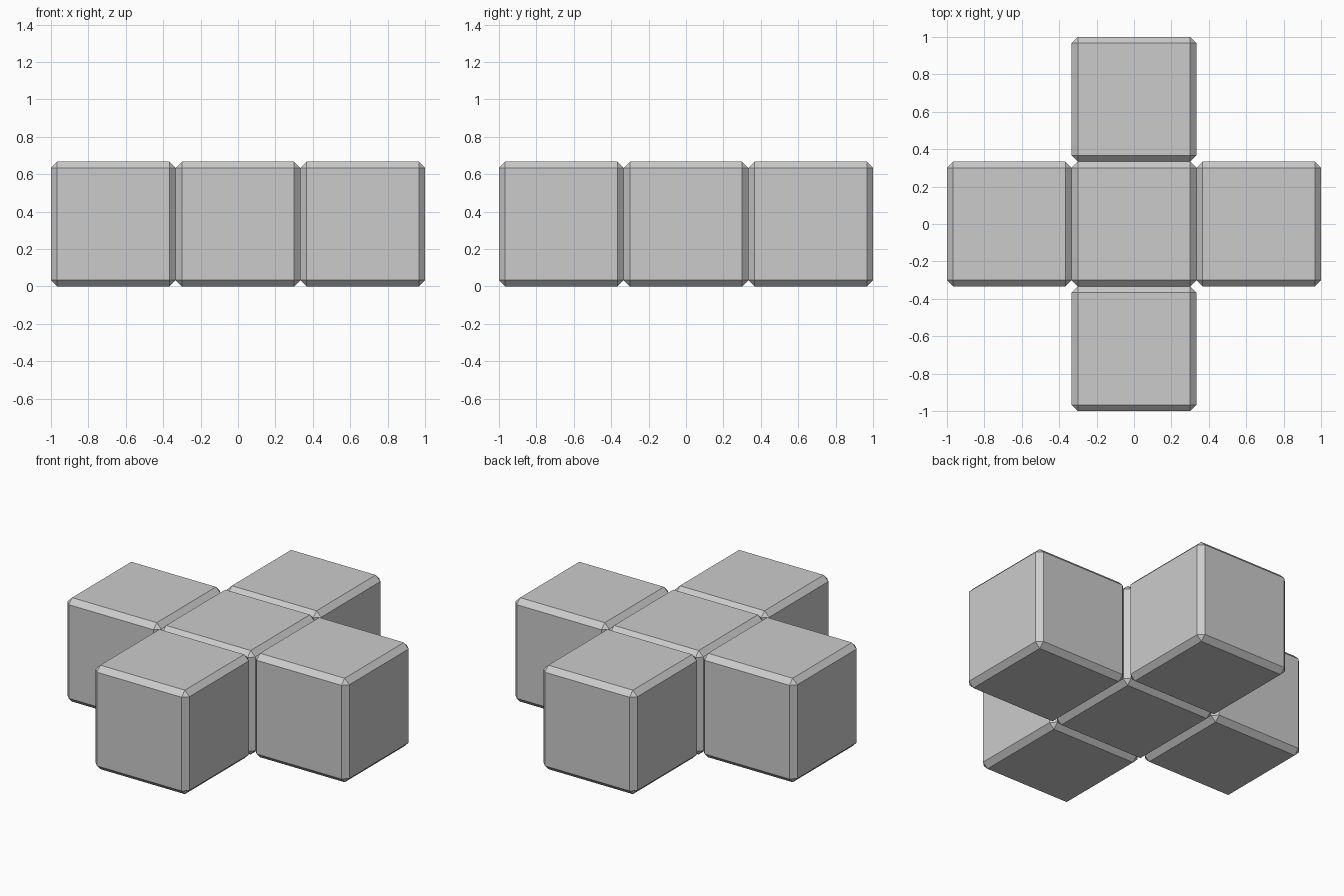
import bpy
import bmesh

if "Cube" in bpy.data.objects:
    bpy.data.objects.remove(bpy.data.objects["Cube"])

SIDE = 2 / 3      # cube edge length
CHAMFER = 0.033   # flat chamfer width along each face


def chamfered_cube(name, x, y):
    bm = bmesh.new()
    bmesh.ops.create_cube(bm, size=SIDE)
    bmesh.ops.bevel(bm, geom=bm.edges[:], offset=CHAMFER, segments=1,
                    affect='EDGES', profile=0.5)
    mesh = bpy.data.meshes.new(name)
    bm.to_mesh(mesh)
    bm.free()
    obj = bpy.data.objects.new(name, mesh)
    obj.location = (x, y, SIDE / 2)
    bpy.context.collection.objects.link(obj)


# Plus-shaped arrangement: one centre block and four arms
layout = {
    "centre_block": (0, 0),
    "left_block": (-1, 0),
    "right_block": (1, 0),
    "front_block": (0, -1),
    "back_block": (0, 1),
}
for name, (ix, iy) in layout.items():
    chamfered_cube(name, ix * SIDE, iy * SIDE)
